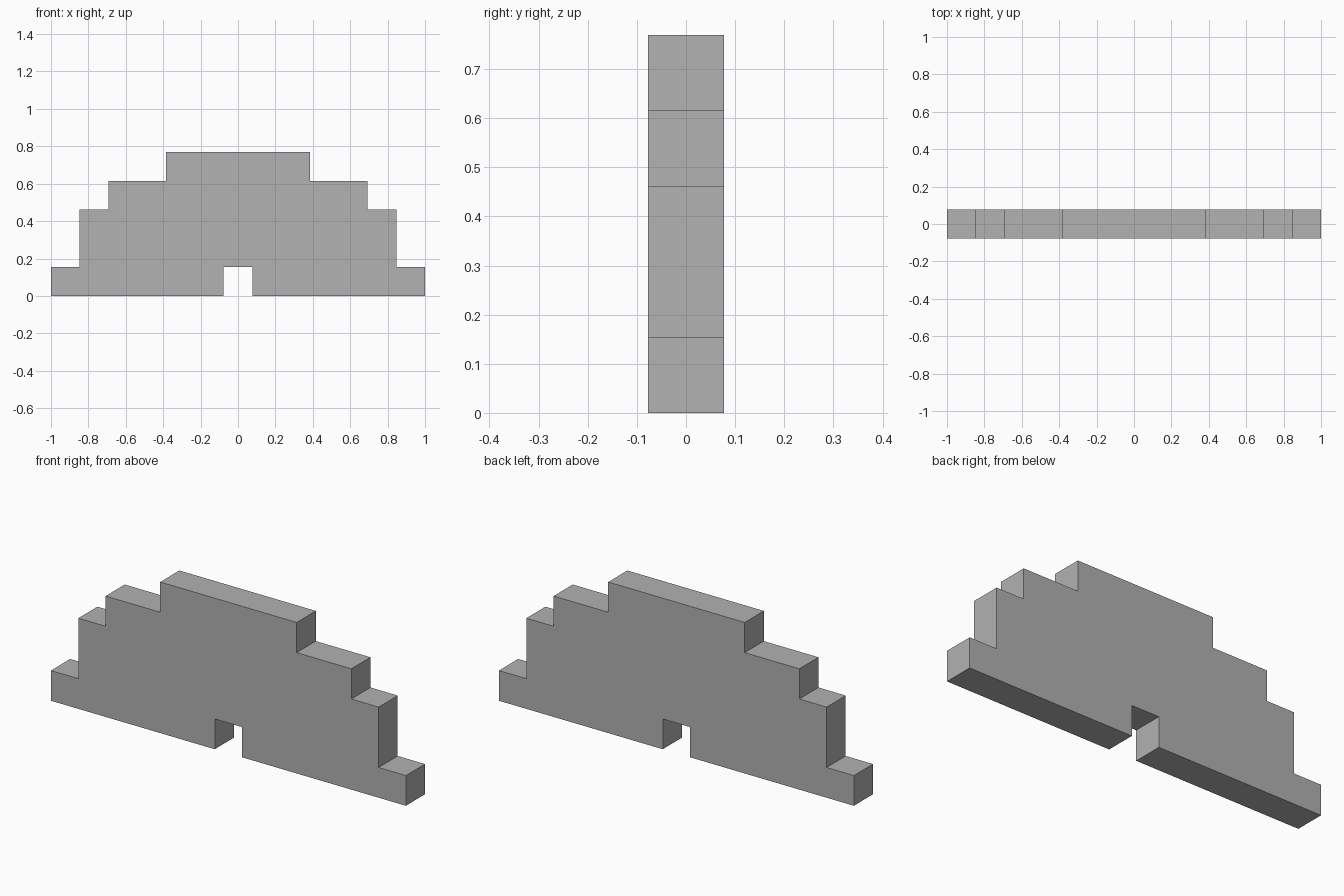
import bpy
import bmesh

cube = bpy.data.objects.get("Cube")
if cube:
    bpy.data.objects.remove(cube, do_unlink=True)

# One block is the module for every step
U = 2 / 13

grey = bpy.data.materials.new("plain_grey")
grey.use_nodes = True
colour = (0.445, 0.445, 0.445, 1)
grey.diffuse_color = colour
grey.node_tree.nodes["Principled BSDF"].inputs["Base Color"].default_value = colour

# Right half of the stepped outline in blocks, from the doorway to the top
half = [(0.5, 1), (0.5, 0), (6.5, 0), (6.5, 1), (5.5, 1), (5.5, 3),
        (4.5, 3), (4.5, 4), (2.5, 4), (2.5, 5)]
outline = half + [(-x, z) for x, z in reversed(half)]

# Stepped wall: outline face extruded to one block of depth
bm = bmesh.new()
face = bm.faces.new([bm.verts.new((x * U, -U / 2, z * U)) for x, z in outline])
extruded = bmesh.ops.extrude_face_region(bm, geom=[face], use_keep_orig=True)
verts = [g for g in extruded["geom"] if isinstance(g, bmesh.types.BMVert)]
bmesh.ops.translate(bm, verts=verts, vec=(0, U, 0))
bmesh.ops.recalc_face_normals(bm, faces=bm.faces)

mesh = bpy.data.meshes.new("stepped_wall")
bm.to_mesh(mesh)
bm.free()
mesh.materials.append(grey)
wall = bpy.data.objects.new("stepped_wall", mesh)
bpy.context.collection.objects.link(wall)
